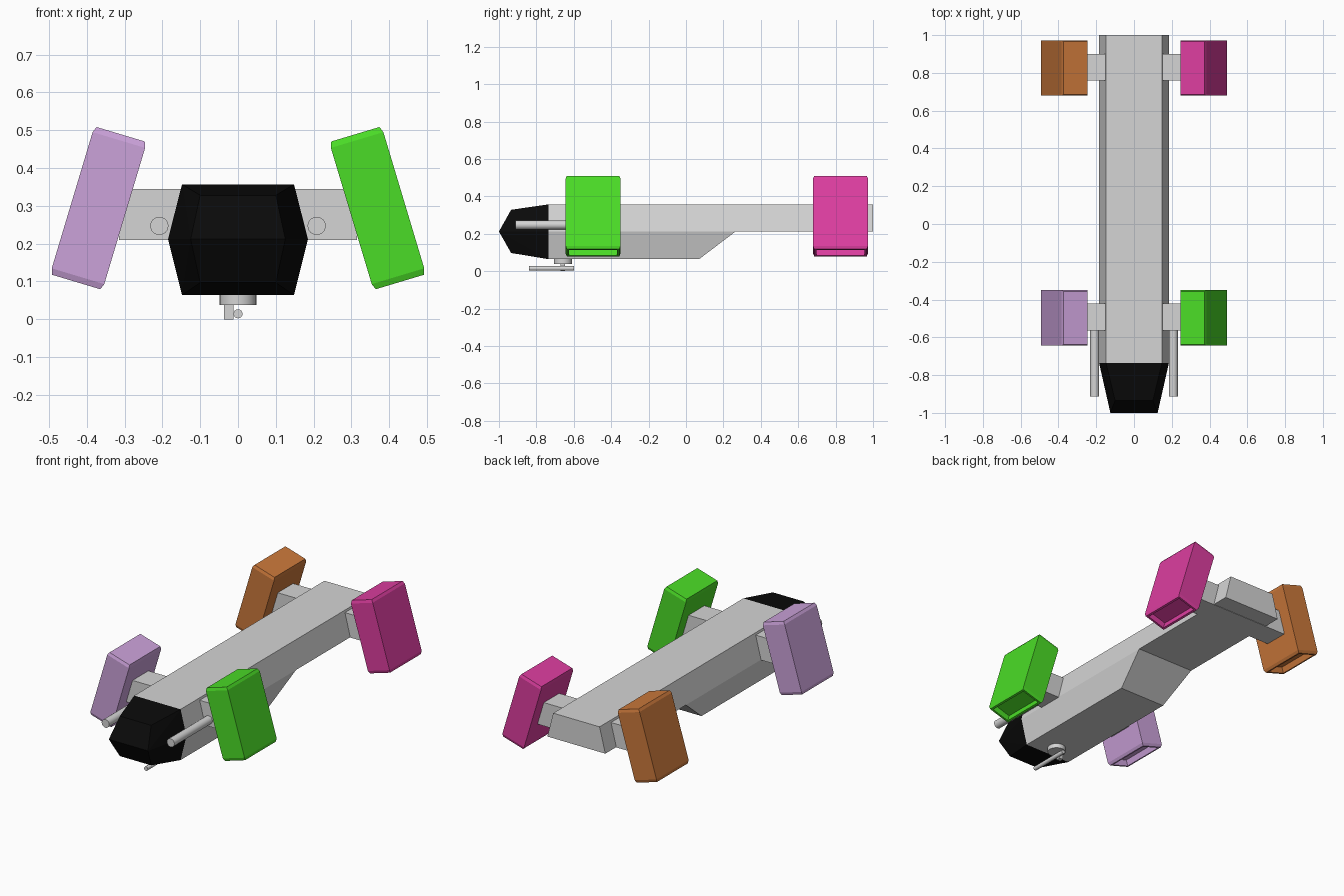
import bpy, bmesh, math
from mathutils import Matrix, Vector

if "Cube" in bpy.data.objects:
    bpy.data.objects.remove(bpy.data.objects["Cube"])


def material(name, rgb):
    m = bpy.data.materials.new(name)
    m.diffuse_color = (*rgb, 1)
    m.use_nodes = True
    m.node_tree.nodes["Principled BSDF"].inputs["Base Color"].default_value = m.diffuse_color
    return m


GREY = material("light grey", (0.66, 0.66, 0.66))
BLACK = material("black", (0.003, 0.003, 0.003))
GREEN = material("green", (0.07, 0.72, 0.02))
PINK = material("magenta", (0.72, 0.048, 0.35))
ORANGE = material("orange", (0.60, 0.19, 0.044))
LILAC = material("lilac", (0.60, 0.36, 0.70))


def finish(bm, name, mat):
    bmesh.ops.recalc_face_normals(bm, faces=bm.faces[:])
    me = bpy.data.meshes.new(name)
    bm.to_mesh(me)
    bm.free()
    ob = bpy.data.objects.new(name, me)
    me.materials.append(mat)
    bpy.context.collection.objects.link(ob)
    return ob


def hull(points):
    """Convex solid around points, with flat areas merged."""
    bm = bmesh.new()
    for p in points:
        bm.verts.new(p)
    bmesh.ops.convex_hull(bm, input=bm.verts[:])
    bmesh.ops.dissolve_limit(bm, angle_limit=0.01, verts=bm.verts[:], edges=bm.edges[:])
    bmesh.ops.recalc_face_normals(bm, faces=bm.faces[:])
    return bm


def mirrored(pts):
    return [(s * x, y, z) for x, y, z in pts for s in (1, -1)]


def box(name, lo, hi, mat):
    pts = [(x, y, z) for x in (lo[0], hi[0]) for y in (lo[1], hi[1]) for z in (lo[2], hi[2])]
    finish(hull(pts), name, mat)


def cylinder(name, a, b, radius, mat, sides=24):
    a, b = Vector(a), Vector(b)
    bm = bmesh.new()
    rot = Vector((0, 0, 1)).rotation_difference(b - a).to_matrix().to_4x4()
    bmesh.ops.create_cone(bm, cap_ends=True, segments=sides, radius1=radius, radius2=radius,
                          depth=(b - a).length, matrix=Matrix.Translation((a + b) / 2) @ rot)
    ob = finish(bm, name, mat)
    bpy.ops.object.select_all(action='DESELECT')
    ob.select_set(True)
    bpy.context.view_layer.objects.active = ob
    bpy.ops.object.shade_smooth_by_angle(angle=math.radians(40))


# Hull: long upper beam, short keel below with a sloped rear
MID, TOP, BOTTOM, WIDE, NARROW, FRONT = 0.212, 0.357, 0.064, 0.185, 0.148, -0.735
finish(hull(mirrored([(x, y, z) for y in (FRONT, 1.0)
                      for x, z in ((WIDE, MID), (NARROW, TOP))])), "upper_hull", GREY)
finish(hull(mirrored([(WIDE, FRONT, MID), (WIDE, 0.265, MID),
                      (NARROW, FRONT, BOTTOM), (NARROW, 0.07, BOTTOM)])), "keel", GREY)

# Faceted nose
finish(hull(mirrored([(WIDE, FRONT, MID), (NARROW, FRONT, TOP), (NARROW, FRONT, BOTTOM),
                      (0.125, -1.0, MID), (0.1, -0.935, 0.328), (0.1, -0.935, 0.097)])),
       "nose", BLACK)

# Cross arms
for end, y0, y1 in (("front", -0.565, -0.42), ("rear", 0.76, 0.90)):
    box(end + "_arm", (-0.315, y0, 0.21), (0.315, y1, 0.345), GREY)


# Leaning engine pods: chamfered ends, recess in the lower end
def pod(name, side, y, mat):
    w, d, h, inset, cham = 0.0725, 0.1465, 0.204, 0.006, 0.016
    pts = [(sx * (w - i), sy * (d - i), sz * (h - c))
           for sx in (-1, 1) for sy in (-1, 1) for sz in (-1, 1)
           for i, c in ((0, cham), (inset, 0))]
    bm = hull(pts)
    end = min(bm.faces, key=lambda f: f.calc_center_median().z)
    bmesh.ops.inset_region(bm, faces=[end], thickness=0.012, use_even_offset=True)
    end = bmesh.ops.extrude_discrete_faces(bm, faces=[end])["faces"][0]
    bmesh.ops.translate(bm, verts=end.verts[:], vec=(0, 0, 0.035))
    lean = Matrix.Rotation(-side * math.radians(16.7), 4, 'Y')
    bm.transform(Matrix.Translation((side * 0.369, y, 0.294)) @ lean)
    ob = finish(bm, name, mat)
    return ob


pod("front_right_pod", 1, -0.497, GREEN)
pod("front_left_pod", -1, -0.497, LILAC)
pod("rear_right_pod", 1, 0.826, PINK)
pod("rear_left_pod", -1, 0.826, ORANGE)

# Side guns ahead of the front arm
for side, s in (("right", 1), ("left", -1)):
    cylinder(side + "_gun", (s * 0.208, -0.912, 0.247), (s * 0.208, -0.55, 0.247), 0.024, GREY)

# Belly turret with offset bracket and thin barrel
cylinder("turret_base", (0, -0.658, 0.038), (0, -0.658, 0.07), 0.049, GREY)
box("turret_bracket", (-0.037, -0.672, 0.0), (-0.012, -0.647, 0.045), GREY)
cylinder("turret_barrel", (0, -0.84, 0.0145), (0, -0.60, 0.0145), 0.012, GREY, 16)
